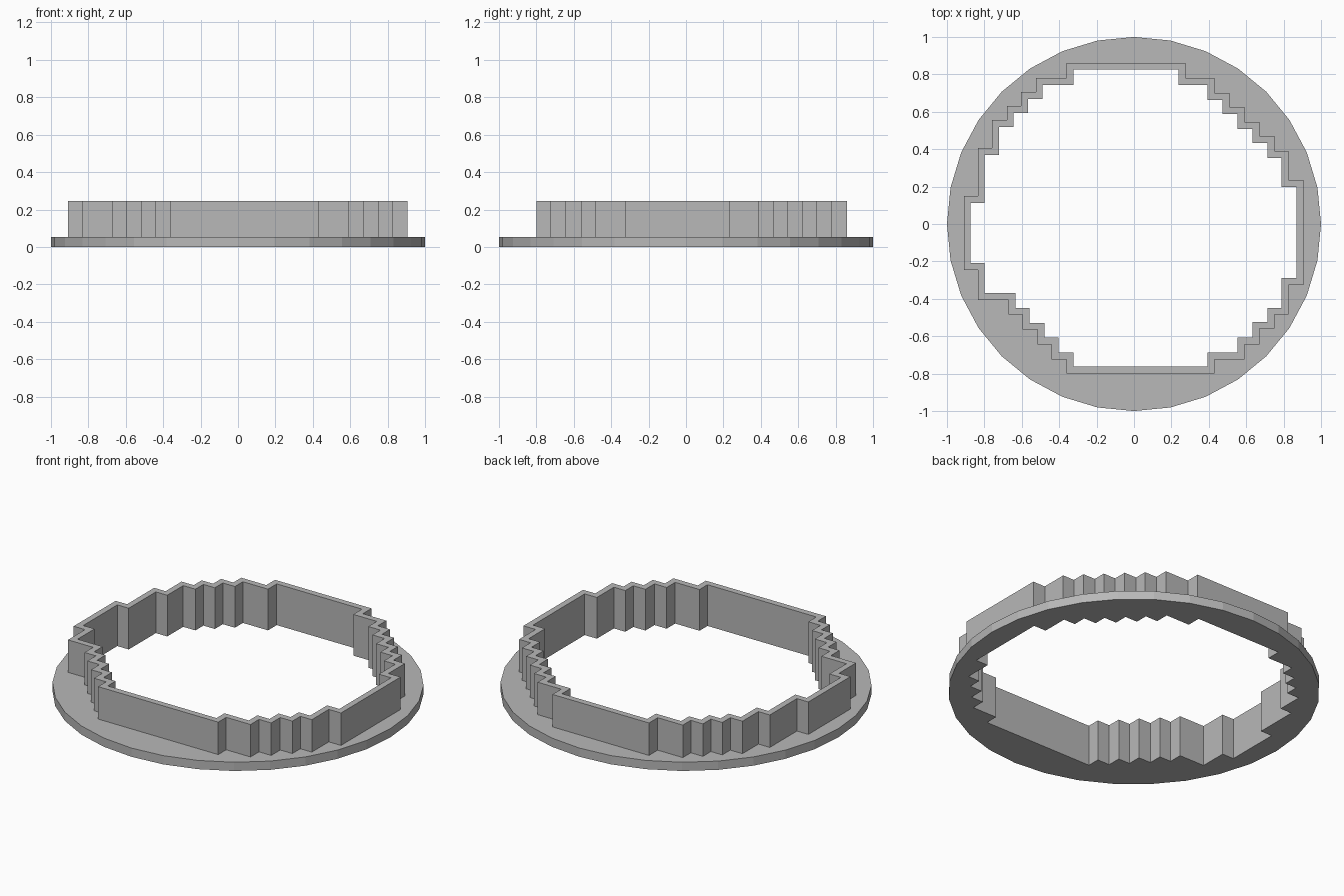
import bpy, bmesh
from math import sin, cos, tau
from mathutils import Vector

cube = bpy.data.objects.get("Cube")
if cube:
    bpy.data.objects.remove(cube, do_unlink=True)

BASE_TOP, WALL_TOP, THICKNESS = 0.052, 0.245, 0.037

grey = bpy.data.materials.new("light_grey")
grey.use_nodes = True
colour = (0.48, 0.48, 0.48, 1)
grey.diffuse_color = colour
grey.node_tree.nodes["Principled BSDF"].inputs["Base Color"].default_value = colour

# Stepped outline, clockwise from the back edge: alternating x and y line positions
lines = [0.275, 0.78, 0.43, 0.70, 0.51, 0.625, 0.59, 0.545, 0.67, 0.47, 0.75, 0.39,
         0.825, 0.235, 0.905, -0.325, 0.825, -0.485, 0.75, -0.56, 0.67, -0.645,
         0.59, -0.725, 0.43, -0.80, -0.36, -0.725, -0.44, -0.645, -0.515, -0.565,
         -0.595, -0.485, -0.67, -0.405, -0.835, -0.245, -0.91, 0.15, -0.835, 0.405,
         -0.76, 0.555, -0.68, 0.63, -0.605, 0.705, -0.525, 0.78, -0.36, 0.862]


def corners(values):
    """Each neighbouring pair of lines crosses at one corner."""
    n = len(values)
    return [Vector((values[i], values[(i + 1) % n])) if i % 2 == 0
            else Vector((values[(i + 1) % n], values[i])) for i in range(n)]


def inset(points, distance):
    """Move each edge of the clockwise outline inward."""
    result = []
    for i, p in enumerate(points):
        before = (p - points[i - 1]).normalized()
        after = (points[(i + 1) % len(points)] - p).normalized()
        d = before + after
        result.append(p + distance * Vector((d.y, -d.x)))
    return result


def ring(name, outer, inner, bottom, top):
    """Extrude the flat area between two outlines."""
    bm = bmesh.new()
    edges = []
    for loop in (outer, inner):
        verts = [bm.verts.new((p.x, p.y, bottom)) for p in loop]
        edges += [bm.edges.new((verts[i - 1], verts[i])) for i in range(len(verts))]
    bmesh.ops.triangle_fill(bm, edges=edges, use_beauty=True, normal=(0, 0, 1))
    extruded = bmesh.ops.extrude_face_region(bm, geom=bm.faces[:], use_keep_orig=True)
    moved = [g for g in extruded["geom"] if isinstance(g, bmesh.types.BMVert)]
    bmesh.ops.translate(bm, verts=moved, vec=(0, 0, top - bottom))
    bmesh.ops.recalc_face_normals(bm, faces=bm.faces[:])
    mesh = bpy.data.meshes.new(name)
    bm.to_mesh(mesh)
    bm.free()
    mesh.materials.append(grey)
    obj = bpy.data.objects.new(name, mesh)
    bpy.context.collection.objects.link(obj)


wall_outer = corners(lines)
wall_inner = inset(wall_outer, THICKNESS)
rim = [Vector((sin(tau * i / 32), cos(tau * i / 32))) for i in range(32)]

# Flat base flange with the stepped opening, and the upright wall on it
ring("base_flange", rim, wall_inner, 0, BASE_TOP)
ring("stepped_wall", wall_outer, wall_inner, BASE_TOP, WALL_TOP)
